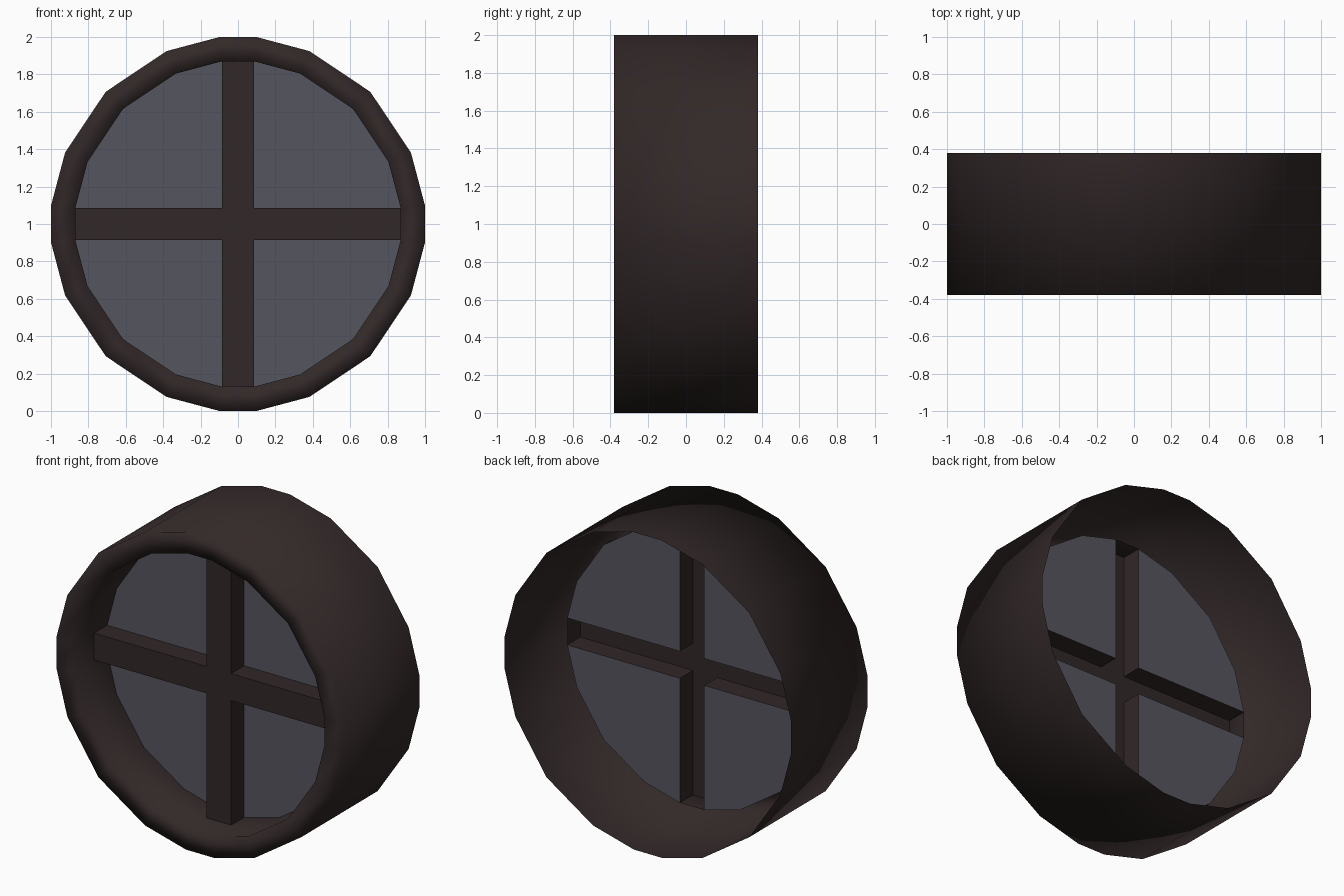
import bpy

if "Cube" in bpy.data.objects:
    bpy.data.objects.remove(bpy.data.objects["Cube"])

R_IN = 0.87        # inner radius as a share of the outer radius
NOTCH = 0.0977     # half width of the flat at each compass point
BAR = NOTCH * R_IN # half width of the crossbars
FRONT, BACK, BAR_Y, GLASS_Y = -0.38, 0.38, -0.19, -0.06


def material(name, rgb):
    m = bpy.data.materials.new(name)
    m.diffuse_color = (*rgb, 1.0)
    m.use_nodes = True
    m.node_tree.nodes["Principled BSDF"].inputs["Base Color"].default_value = m.diffuse_color
    return m


def add_object(name, verts, faces, mat, smooth=False):
    me = bpy.data.meshes.new(name)
    me.from_pydata([(x, y, z + 1.0) for x, y, z in verts], [], faces)
    me.materials.append(mat)
    for p in me.polygons:
        p.use_smooth = smooth
    me.update()
    ob = bpy.data.objects.new(name, me)
    bpy.context.collection.objects.link(ob)
    return ob


def turn(points, quarter):
    """Rotate (x, z) points counter-clockwise by quarter turns."""
    for _ in range(quarter):
        points = [(-z, x) for x, z in points]
    return points


def full_loop(points):
    return [p for q in range(4) for p in turn(points, q)]


# One quarter of the outline: a 16-gon with flats at the compass points
QUARTER = [(1, NOTCH), (0.924, 0.383), (0.707, 0.707), (0.383, 0.924), (NOTCH, 1)]

frame_brown = material("dark brown wood", (0.032, 0.021, 0.021))
glass_grey = material("grey glass", (0.09, 0.091, 0.112))

# Round frame: inner wall, front rim and deep outer wall, open at the back
outline = full_loop(QUARTER)
n = len(outline)
profile = [(R_IN, GLASS_Y), (R_IN, FRONT), (1.0, FRONT), (1.0, BACK)]
verts = [(x * r, y, z * r) for r, y in profile for x, z in outline]
faces = []
for k in range(len(profile) - 1):
    a, b = k * n, (k + 1) * n
    for i in range(n):
        j = (i + 1) % n
        faces.append((a + i, b + i, b + j, a + j))
add_object("round_frame", verts, faces, frame_brown, smooth=True)

# Crossbars: one plus-shaped channel, open towards the back
cross = full_loop([(R_IN, -BAR), (R_IN, BAR), (BAR, BAR)])
m = len(cross)
verts = [(x, y, z) for y in (BAR_Y, GLASS_Y) for x, z in cross]
faces = [tuple(range(m))]
for i in range(m):
    if i % 3:  # the bar ends meet the frame and need no wall
        j = (i + 1) % m
        faces.append((i, m + i, m + j, j))
add_object("crossbars", verts, faces, frame_brown)

# Four flat panes between the bars
pane = [(BAR, BAR)] + [(x * R_IN, z * R_IN) for x, z in QUARTER]
for q in range(4):
    verts = [(x, GLASS_Y, z) for x, z in turn(pane, q)]
    add_object(f"glass_pane_{q + 1}", verts, [tuple(range(len(verts)))], glass_grey)
